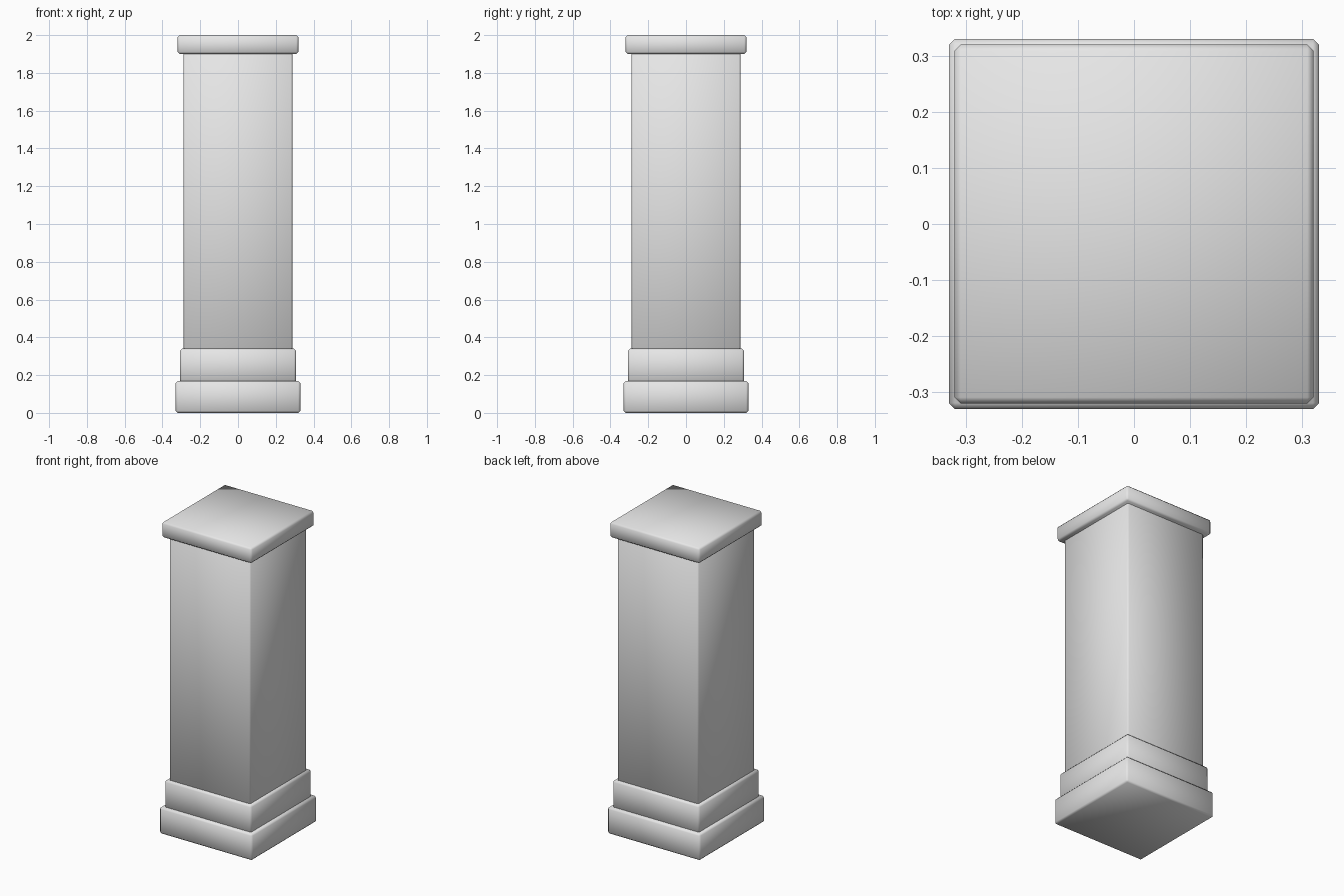
import bpy
import math

cube = bpy.data.objects.get("Cube")
if cube:
    bpy.data.objects.remove(cube, do_unlink=True)

# Single stone colour
stone = bpy.data.materials.new("pale_grey_stone")
stone.use_nodes = True
colour = (0.8, 0.8, 0.8, 1.0)
stone.diffuse_color = colour
stone.node_tree.nodes["Principled BSDF"].inputs["Base Color"].default_value = colour


def block(name, half_width, bottom, top, bevel=0.011):
    """Square block with softened, chamfered edges."""
    bpy.ops.mesh.primitive_cube_add(size=1, location=(0, 0, (bottom + top) / 2))
    obj = bpy.context.object
    obj.name = name
    obj.scale = (2 * half_width, 2 * half_width, top - bottom)
    bpy.ops.object.transform_apply(location=False, rotation=False, scale=True)
    obj.data.materials.append(stone)
    chamfer = obj.modifiers.new("edge_chamfer", 'BEVEL')
    chamfer.width = bevel
    chamfer.segments = 1
    bpy.ops.object.modifier_apply(modifier=chamfer.name)
    bpy.ops.object.shade_smooth_by_angle(angle=math.radians(60))
    return obj


# Stepped base, shaft and cap, from the ground up
block("lower_plinth", 0.33, 0.0, 0.17)
block("upper_plinth", 0.308, 0.16, 0.34)
block("shaft", 0.288, 0.32, 1.92, bevel=0.008)
block("cap", 0.32, 1.9, 2.0)
